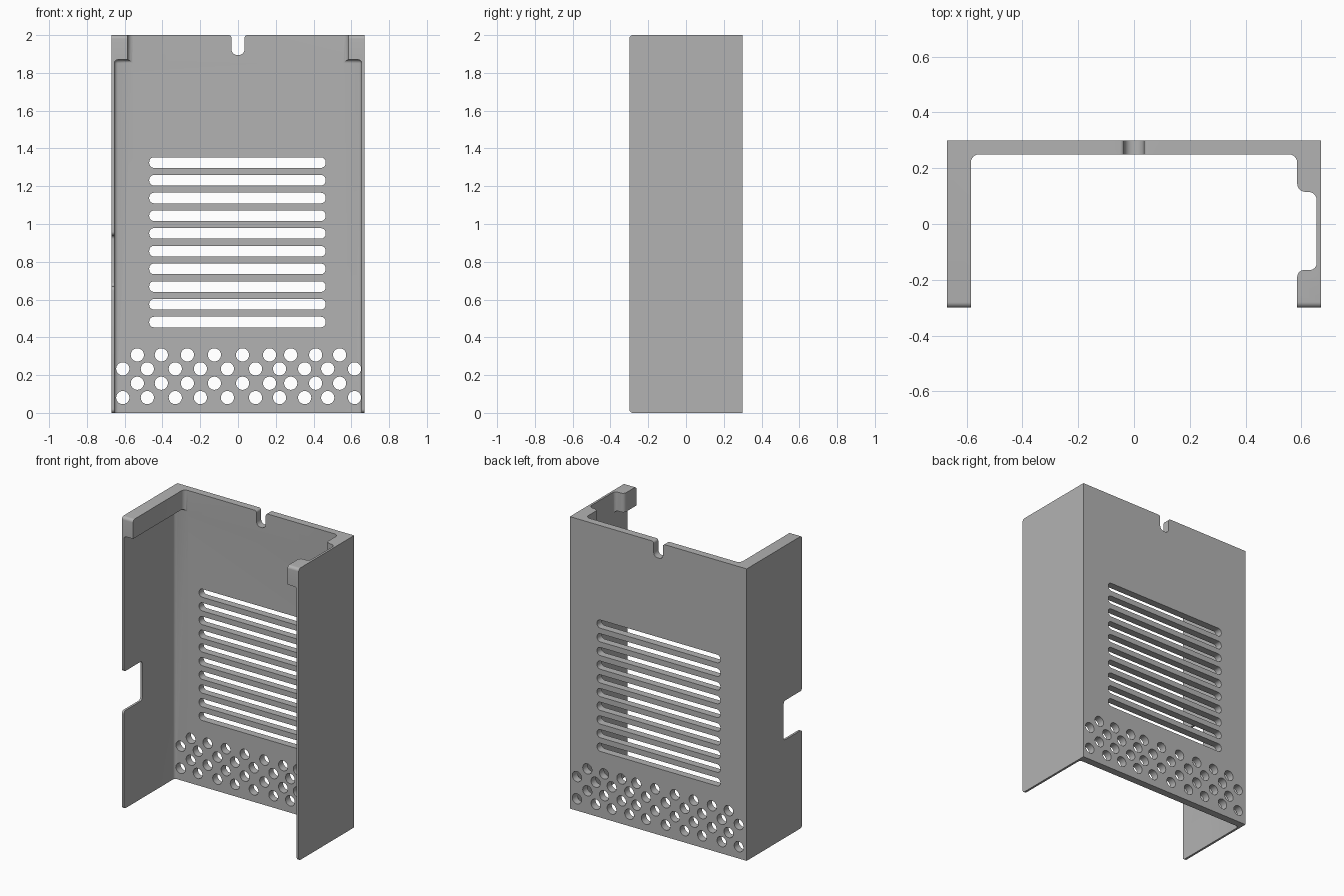
import bpy, bmesh, math
from mathutils import Vector

if "Cube" in bpy.data.objects:
    bpy.data.objects.remove(bpy.data.objects["Cube"], do_unlink=True)

W, D, H = 0.67, 0.30, 2.0      # half width, half depth, height
INNER, LIP, BACK = 0.655, 0.585, 0.25
LIP_Z = 1.87

grey = bpy.data.materials.new("plain grey")
grey.use_nodes = True
grey.diffuse_color = (0.45, 0.45, 0.45, 1)
grey.node_tree.nodes["Principled BSDF"].inputs["Base Color"].default_value = (0.45, 0.45, 0.45, 1)


def rounded(points, steps=6):
    """Polygon of (a, b) or (a, b, radius) corners, with the radii turned into arcs."""
    out = []
    for i, p in enumerate(points):
        c = Vector(p[:2])
        if len(p) == 2:
            out.append(c)
            continue
        u = (Vector(points[i - 1][:2]) - c).normalized()
        v = (Vector(points[(i + 1) % len(points)][:2]) - c).normalized()
        centre = c + (u + v) * p[2]
        for k in range(steps + 1):
            t = k / steps * math.pi / 2
            out.append(centre - v * p[2] * math.cos(t) - u * p[2] * math.sin(t))
    return out


def rect(a0, a1, b0, b1, r):
    return rounded([(a0, b0, r), (a1, b0, r), (a1, b1, r), (a0, b1, r)])


def add_prism(bm, axis, outline, lo, hi):
    """Extrude an outline along an axis; the outline lies in the other two axes."""
    def place(p, h):
        c = list(p)
        c.insert("xyz".index(axis), h)
        return bm.verts.new(c)
    low, high = [[place(p, h) for p in outline] for h in (lo, hi)]
    n = len(outline)
    faces = [bm.faces.new(low), bm.faces.new(high)]
    for i in range(n):
        j = (i + 1) % n
        faces.append(bm.faces.new((low[i], low[j], high[j], high[i])))
    bmesh.ops.recalc_face_normals(bm, faces=faces)


def make(name, prisms, bevel=0):
    bm = bmesh.new()
    for p in prisms:
        add_prism(bm, *p)
    if bevel:
        bmesh.ops.bevel(bm, geom=bm.edges[:], offset=bevel, segments=5,
                        profile=0.5, affect='EDGES')
    mesh = bpy.data.meshes.new(name)
    bm.to_mesh(mesh)
    bm.free()
    mesh.materials.append(grey)
    ob = bpy.data.objects.new(name, mesh)
    bpy.context.collection.objects.link(ob)
    return ob


# Three-sided cover, thick all the way down at first
cover = make("cover", [("z", rounded([
    (-W, -D), (-LIP, -D), (-LIP, BACK, 0.03), (LIP, BACK, 0.03),
    (LIP, -D), (W, -D), (W, D), (-W, D)]), 0, H)])

# Rounded front corners of the side walls
side_outline = make("side_outline", [("x", rounded([
    (-D, 0, 0.02), (1, 0), (1, H), (-D, H, 0.02)]), -1, 1)])

# Hollow below the top lips, leaving thin side walls
pocket = make("pocket", [("z", [(-INNER, -0.8), (INNER, -0.8), (INNER, BACK), (-INNER, BACK)],
                          -0.3, LIP_Z)], bevel=0.02)

# Gap in the left lip
lip_gap = make("lip_gap", [("z", rounded([
    (0.4, -0.25), (LIP, -0.25), (LIP, -0.165, 0.025), (INNER, -0.165, 0.025),
    (INNER, 0.115, 0.03), (LIP, 0.115, 0.03), (LIP, 0.18), (0.4, 0.18)]), 1.7, 2.2)])

# Notch in the front edge of the right wall
wall_notch = make("wall_notch", [("x", rounded([
    (-0.5, 0.6), (-D, 0.6), (-D, 0.67, 0.02), (-0.1, 0.67, 0.02),
    (-0.1, 0.94, 0.02), (-D, 0.94, 0.02), (-D, 1.0), (-0.5, 1.0)]), -1, -0.6)])

# Notch in the top edge of the back
top_notch = make("top_notch", [("y", rounded([
    (-0.1, 2.2), (-0.1, H), (-0.035, H, 0.015), (-0.035, 1.895, 0.03),
    (0.035, 1.895, 0.03), (0.035, H, 0.015), (0.1, H), (0.1, 2.2)]), 0.1, 0.5)])

# Vent slots and staggered round holes in the back
vents = [("y", rect(-0.47, 0.464, z - 0.028, z + 0.028, 0.025), 0.1, 0.5)
         for z in (0.481 + 0.0938 * i for i in range(10))]
upper_row = (-0.533, -0.406, -0.268, -0.125, 0.024, 0.167, 0.279, 0.411, 0.538)
lower_row = (-0.61, -0.48, -0.332, -0.199, -0.056, 0.093, 0.22, 0.353, 0.475, 0.617)
for z, row in ((0.307, upper_row), (0.233, lower_row), (0.157, upper_row), (0.081, lower_row)):
    for x in row:
        ring = [(x + 0.035 * math.cos(t), z + 0.035 * math.sin(t))
                for t in (math.tau * k / 28 for k in range(28))]
        vents.append(("y", ring, 0.1, 0.5))
vent_holes = make("vent_holes", vents)

# Cut the cover and discard the cutters
bpy.ops.object.select_all(action='DESELECT')
bpy.context.view_layer.objects.active = cover
cover.select_set(True)
for cutter in (side_outline, pocket, lip_gap, wall_notch, top_notch, vent_holes):
    cutter.hide_render = True
    mod = cover.modifiers.new(cutter.name, 'BOOLEAN')
    mod.operation = 'INTERSECT' if cutter is side_outline else 'DIFFERENCE'
    mod.solver = 'EXACT'
    mod.object = cutter
    bpy.ops.object.modifier_apply(modifier=mod.name)
    bpy.data.objects.remove(cutter, do_unlink=True)

bpy.ops.object.shade_smooth_by_angle(angle=math.radians(30))
